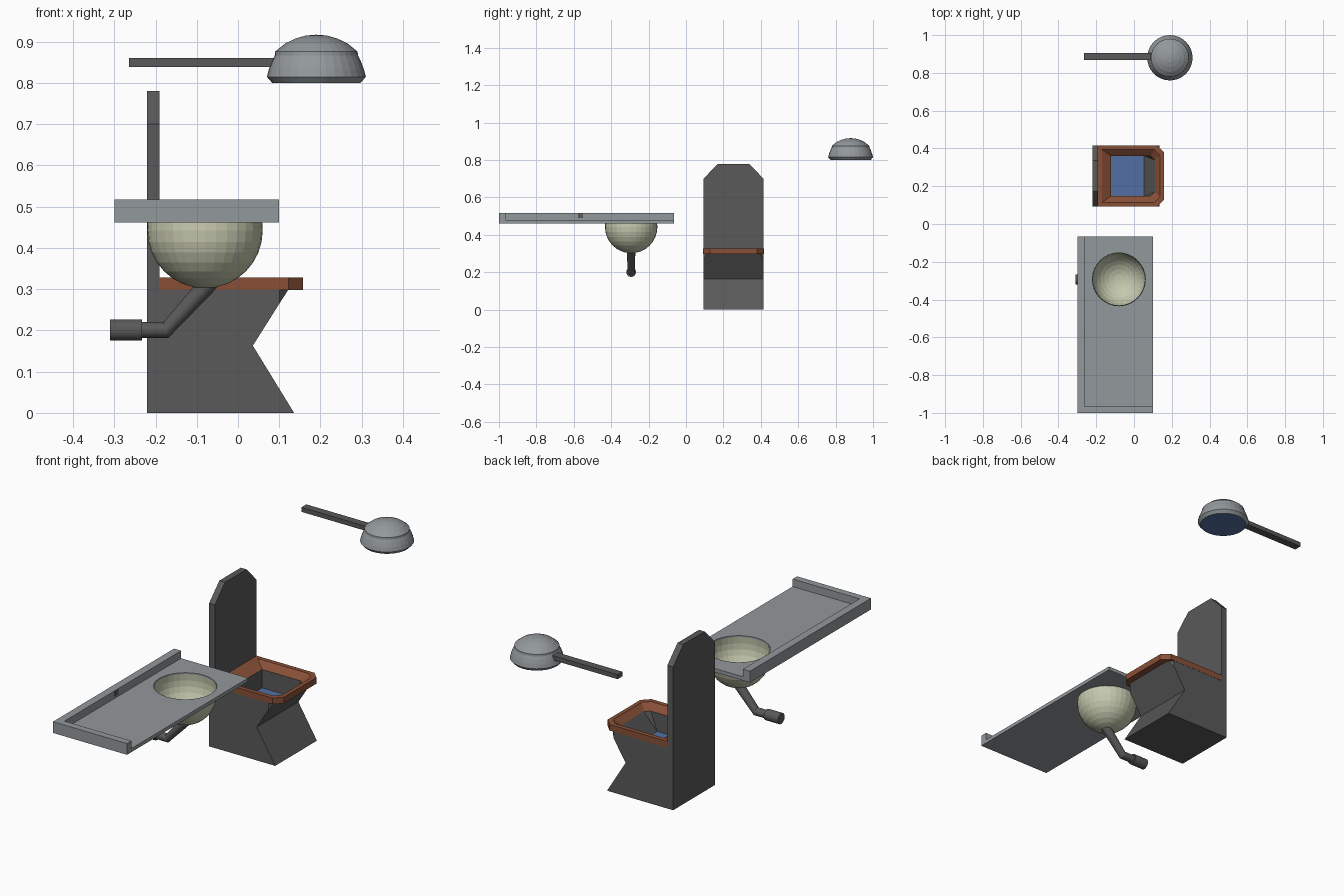
import bpy, bmesh, math

if "Cube" in bpy.data.objects:
    bpy.data.objects.remove(bpy.data.objects["Cube"])


def material(name, rgb):
    m = bpy.data.materials.new(name)
    m.diffuse_color = (*rgb, 1)
    m.use_nodes = True
    m.node_tree.nodes["Principled BSDF"].inputs["Base Color"].default_value = m.diffuse_color
    return m


STEEL = material("steel grey", (0.29, 0.315, 0.33))
DARK = material("dark grey", (0.10, 0.10, 0.10))
RUST = material("rust brown", (0.25, 0.08, 0.038))
CREAM = material("cream", (0.56, 0.58, 0.42))
BLUE = material("blue", (0.085, 0.16, 0.36))


def finish(name, bm, *mats):
    bmesh.ops.remove_doubles(bm, verts=bm.verts, dist=1e-5)
    bmesh.ops.recalc_face_normals(bm, faces=bm.faces)
    me = bpy.data.meshes.new(name)
    bm.to_mesh(me)
    bm.free()
    for m in mats:
        me.materials.append(m)
    ob = bpy.data.objects.new(name, me)
    bpy.context.collection.objects.link(ob)
    return ob


def loft(name, rings, mats, cap_start=False, cap_end=False, closed=False, end_mat=0):
    """Skin a sequence of equal-length point rings."""
    bm = bmesh.new()
    loops = [[bm.verts.new(p) for p in r] for r in rings]
    pairs = list(zip(loops, loops[1:]))
    if closed:
        pairs.append((loops[-1], loops[0]))
    for a, b in pairs:
        for i in range(len(a)):
            j = (i + 1) % len(a)
            bm.faces.new((a[i], a[j], b[j], b[i]))
    if cap_start:
        bm.faces.new(loops[0])
    if cap_end:
        bm.faces.new(loops[-1]).material_index = end_mat
    return finish(name, bm, *mats)


def circle(cx, cy, r, z, n=32):
    return [(cx + r * math.cos(2 * math.pi * i / n),
             cy + r * math.sin(2 * math.pi * i / n), z) for i in range(n)]


def pan(x0, x1, half, c, z, yc=0.254):
    """Rectangle whose two +x corners are chamfered by c."""
    y0, y1 = yc - half, yc + half
    return [(x0, y0, z), (x1 - c, y0, z), (x1, y0 + c, z),
            (x1, y1 - c, z), (x1 - c, y1, z), (x0, y1, z)]


def box(name, lo, hi, mat):
    rings = [[(lo[0], lo[1], z), (hi[0], lo[1], z), (hi[0], hi[1], z), (lo[0], hi[1], z)]
             for z in (lo[2], hi[2])]
    return loft(name, rings, [mat], True, True)


# --- toilet: body with hollow pan and water
loft("toilet_body", [
    pan(-0.19, 0.136, 0.161, 0, 0),
    pan(-0.19, 0.036, 0.161, 0, 0.163),
    pan(-0.19, 0.101, 0.161, 0, 0.266),
    pan(-0.19, 0.123, 0.161, 0.022, 0.300),
    pan(-0.122, 0.110, 0.107, 0.022, 0.300),
    pan(-0.122, 0.053, 0.107, 0, 0.21),
], [DARK, BLUE], True, True, end_mat=1)

# toilet seat: ring with sloped inside
loft("toilet_seat", [
    pan(-0.19, 0.158, 0.162, 0.036, 0.298),
    pan(-0.19, 0.158, 0.162, 0.036, 0.328),
    pan(-0.17, 0.138, 0.140, 0.030, 0.328),
    pan(-0.122, 0.110, 0.107, 0.022, 0.300),
], [RUST], closed=True)

# tall back panel
outline = [(0.093, 0), (0.415, 0), (0.415, 0.70), (0.337, 0.78), (0.171, 0.78), (0.093, 0.70)]
loft("toilet_back", [[(x, y, z) for y, z in outline] for x in (-0.221, -0.19)],
     [DARK], True, True)

# --- counter slab with round hole
BX, BY, BR = -0.08, -0.293, 0.14
bm = bmesh.new()
for pts in ([(-0.3, -1, 0.48), (0.1, -1, 0.48), (0.1, -0.065, 0.48), (-0.3, -0.065, 0.48)],
            circle(BX, BY, BR, 0.48)):
    vs = [bm.verts.new(p) for p in pts]
    for i in range(len(vs)):
        bm.edges.new((vs[i - 1], vs[i]))
bmesh.ops.triangle_fill(bm, use_beauty=True, use_dissolve=False, edges=bm.edges[:])
top = bm.faces[:]
dup = bmesh.ops.extrude_face_region(bm, geom=top, use_keep_orig=True)["geom"]
for v in dup:
    if isinstance(v, bmesh.types.BMVert):
        v.co.z = 0.462
finish("counter_top", bm, STEEL)

# raised L-shaped rim along the back and one end
rim = [(-0.3, -1), (0.1, -1), (0.1, -0.966), (-0.262, -0.966), (-0.262, -0.065), (-0.3, -0.065)]
loft("counter_rim", [[(x, y, z) for x, y in rim] for z in (0.48, 0.517)], [STEEL], True, True)
# small dark mark on the rim
box("rim_outlet", (-0.262, -0.578, 0.490), (-0.260, -0.552, 0.514), DARK)

# --- basin
rings = []
for k in range(9):
    a = math.radians(11.25 * k)
    rings.append(circle(BX, BY, BR * math.sin(a), 0.442 - BR * math.cos(a)))
rings.append(circle(BX, BY, BR * 0.985, 0.474))
loft("basin", rings, [CREAM])

# drain pipe: (centre x, centre z, half-width vector in xz, y radius)
path = [(-0.08, 0.304, 0.03, 0, 0.022), (-0.175, 0.201, 0.006, -0.019, 0.020),
        (-0.233, 0.201, 0, -0.019, 0.019), (-0.233, 0.201, 0, -0.026, 0.026),
        (-0.31, 0.201, 0, -0.026, 0.026)]
N = 24
loft("drain_pipe", [[(x + vx * math.sin(2 * math.pi * i / N), BY + r * math.cos(2 * math.pi * i / N),
                      z + vz * math.sin(2 * math.pi * i / N)) for i in range(N)]
                    for x, z, vx, vz, r in path], [DARK], False, True)

# --- shower head and arm
prof = [(0, 0.917), (0.025, 0.915), (0.05, 0.908), (0.075, 0.896), (0.1, 0.876),
        (0.101, 0.866), (0.108, 0.852), (0.115, 0.834), (0.12, 0.815), (0.107, 0.80)]
loft("shower_head", [circle(0.19, 0.88, r, z) for r, z in prof],
     [STEEL, BLUE], False, True, end_mat=1)
box("shower_arm", (-0.264, 0.867, 0.839), (0.10, 0.905, 0.861), DARK)
